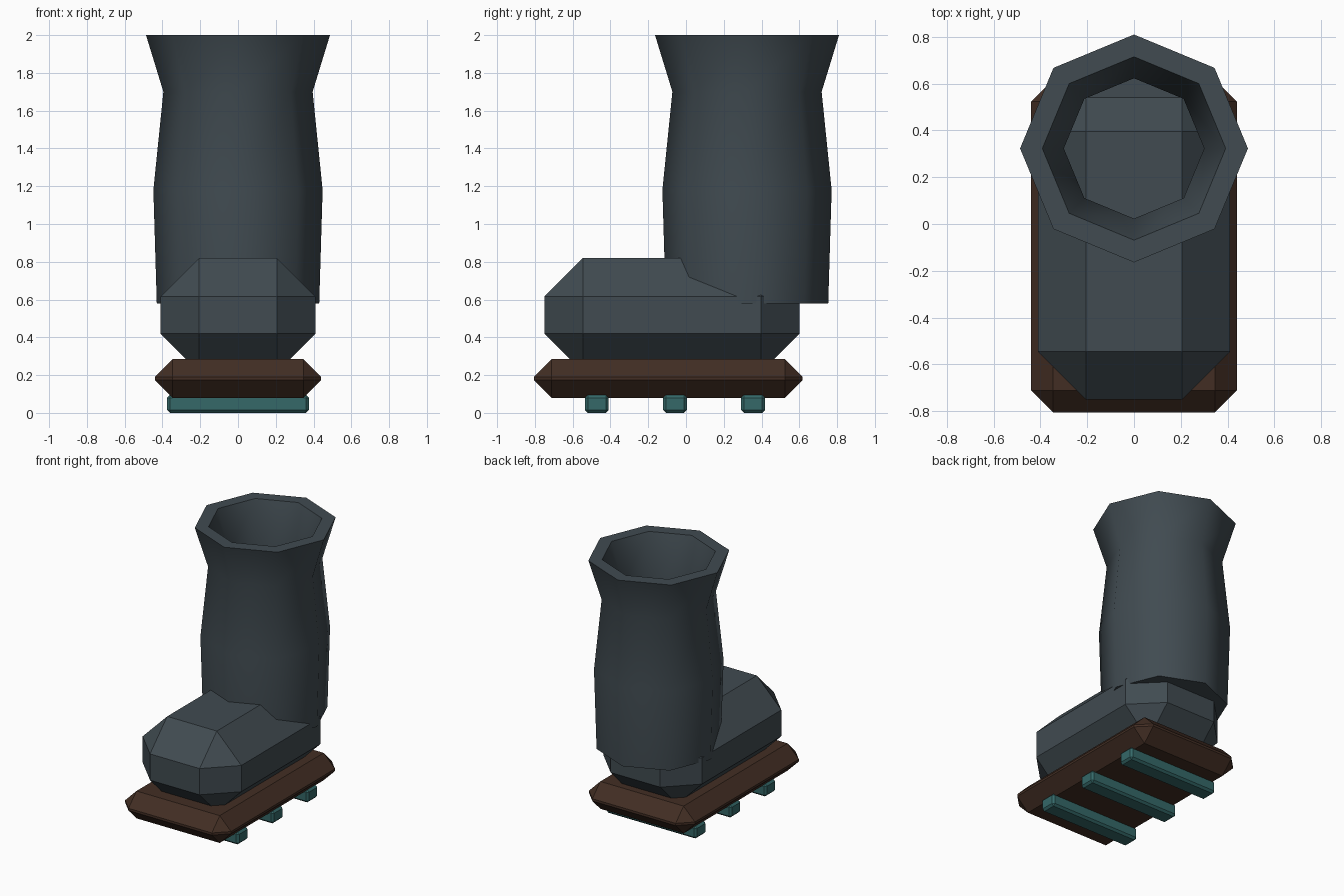
import bpy, bmesh, math

if "Cube" in bpy.data.objects:
    bpy.data.objects.remove(bpy.data.objects["Cube"])


def material(name, rgb):
    m = bpy.data.materials.new(name)
    m.diffuse_color = (*rgb, 1)
    m.use_nodes = True
    m.node_tree.nodes["Principled BSDF"].inputs["Base Color"].default_value = m.diffuse_color
    return m


leather = material("leather", (0.052, 0.07, 0.082))
brown = material("brown_sole", (0.055, 0.027, 0.017))
teal = material("teal_rubber", (0.035, 0.14, 0.14))


def finish(bm, name, mat):
    bmesh.ops.recalc_face_normals(bm, faces=bm.faces)
    me = bpy.data.meshes.new(name)
    bm.to_mesh(me)
    bm.free()
    me.materials.append(mat)
    ob = bpy.data.objects.new(name, me)
    bpy.context.collection.objects.link(ob)
    return ob


def chamfered_box(name, half_x, y, z, chamfer, mat):
    bm = bmesh.new()
    bmesh.ops.create_cube(bm, size=1)
    for v in bm.verts:
        v.co.x *= 2 * half_x
        v.co.y = y[0] + (v.co.y + 0.5) * (y[1] - y[0])
        v.co.z = z[0] + (v.co.z + 0.5) * (z[1] - z[0])
    bmesh.ops.bevel(bm, geom=bm.edges[:], offset=chamfer, segments=1,
                    affect='EDGES', clamp_overlap=True)
    return finish(bm, name, mat)


# Foot and sole
chamfered_box("foot", 0.41, (-0.75, 0.60), (0.215, 0.82), 0.204, leather)
chamfered_box("sole", 0.44, (-0.805, 0.617), (0.08, 0.285), 0.094, brown)

# Treads
for i, y in enumerate((-0.472, -0.058, 0.355)):
    chamfered_box(f"tread_{i + 1}", 0.375, (y - 0.063, y + 0.063),
                  (0.0, 0.095), 0.015, teal)

# Shaft: eight-sided cup with a wall, closed at both floor levels
profile = [(0.43, 0.58), (0.448, 1.18), (0.395, 1.70), (0.487, 2.0),
           (0.392, 2.0), (0.30, 1.70), (0.353, 1.18), (0.335, 0.675)]
bm = bmesh.new()
rings = []
for r, z in profile:
    rings.append([bm.verts.new((r * math.cos(k * math.pi / 4),
                                0.323 + r * math.sin(k * math.pi / 4), z))
                  for k in range(8)])
for a, b in zip(rings, rings[1:]):
    for k in range(8):
        n = (k + 1) % 8
        bm.faces.new((a[k], a[n], b[n], b[k]))
bm.faces.new(rings[0])
bm.faces.new(rings[-1])
shaft = finish(bm, "shaft", leather)
bpy.context.view_layer.objects.active = shaft
shaft.select_set(True)
bpy.ops.object.shade_smooth_by_angle(angle=math.radians(50))
